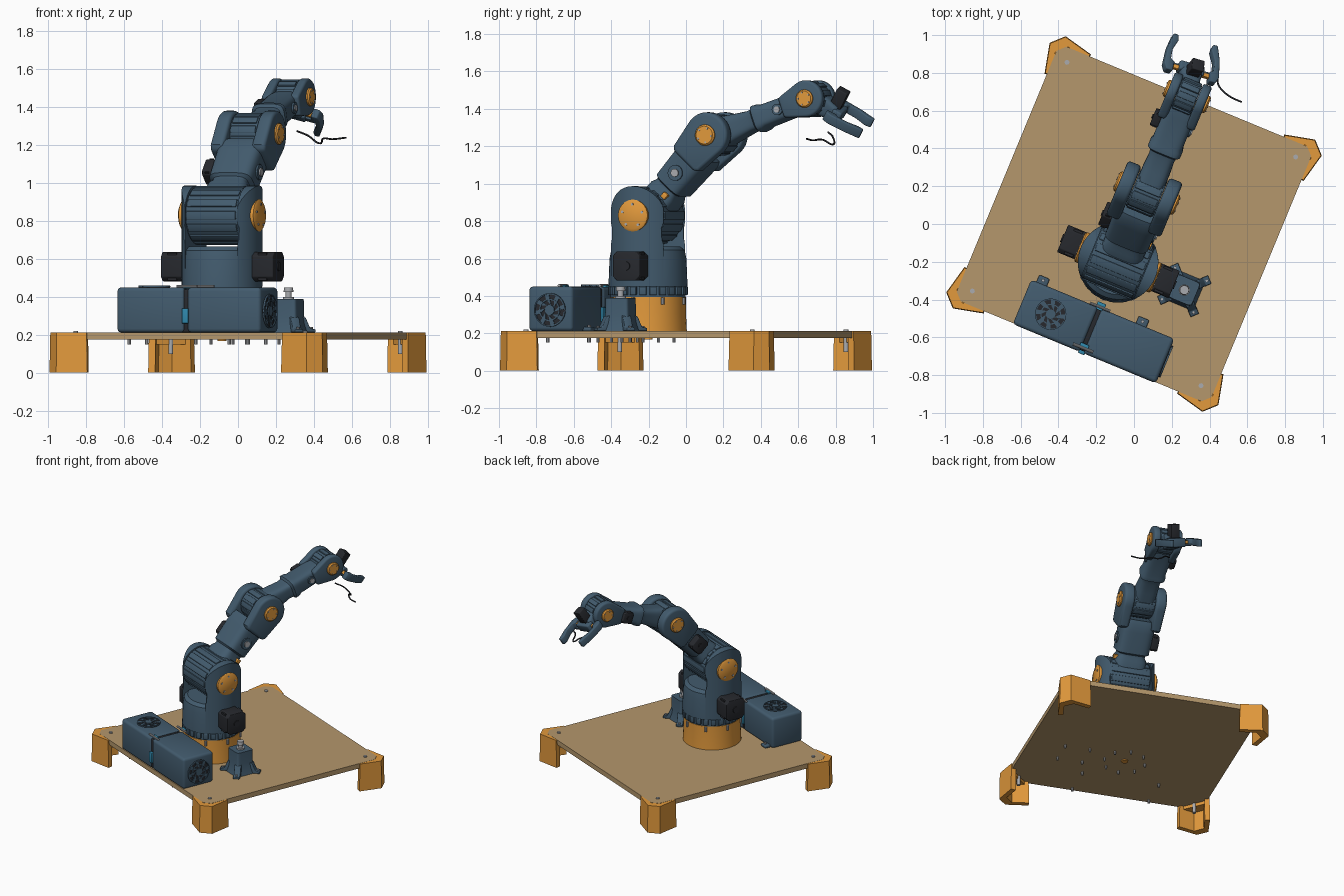
import bpy, bmesh
from math import sin, cos, pi, radians, copysign
from mathutils import Matrix, Vector

if "Cube" in bpy.data.objects:
    bpy.data.objects.remove(bpy.data.objects["Cube"])

TURN = Matrix.Rotation(radians(-22.5), 4, 'Z')   # whole model is turned on the grid


def material(name, rgb):
    m = bpy.data.materials.new(name)
    m.diffuse_color = (*rgb, 1)
    m.use_nodes = True
    m.node_tree.nodes["Principled BSDF"].inputs["Base Color"].default_value = m.diffuse_color
    return m


BLUE = material("blue_shell", (.055, .105, .155))
ORANGE = material("orange_plastic", (.76, .32, .045))
WOOD = material("wood_board", (.46, .31, .15))
DARK = material("dark_motor", (.02, .022, .027))
TEAL = material("teal_latch", (.03, .25, .42))
METAL = material("steel", (.4, .41, .43))


def finish(name, bm, mat, M, bev=0):
    bm.transform(M)
    bmesh.ops.recalc_face_normals(bm, faces=bm.faces[:])
    if bev:
        hard = [e for e in bm.edges if e.calc_face_angle(0) > radians(40)]
        bmesh.ops.bevel(bm, geom=hard, offset=bev, segments=3, profile=.5, affect='EDGES', clamp_overlap=True)
    for f in bm.faces:
        f.smooth = True
    for e in bm.edges:
        e.smooth = e.calc_face_angle(0) < radians(35)
    me = bpy.data.meshes.new(name)
    bm.to_mesh(me)
    bm.free()
    me.materials.append(mat)
    ob = bpy.data.objects.new(name, me)
    ob.matrix_world = TURN
    bpy.context.collection.objects.link(ob)
    return ob


def loft(name, stations, mat, M=Matrix(), n=2, seg=32, bev=0):
    """Skin (distance, half_x, half_y) superellipse rings along z."""
    bm, rings = bmesh.new(), []
    pw = lambda v: copysign(abs(v) ** (2 / n), v)
    for d, hx, hy in stations:
        rings.append([bm.verts.new((hx * pw(cos(2 * pi * (i + .5) / seg)), hy * pw(sin(2 * pi * (i + .5) / seg)), d)) for i in range(seg)])
    for a, b in zip(rings, rings[1:]):
        for i in range(seg):
            j = (i + 1) % seg
            bm.faces.new((a[i], a[j], b[j], b[i]))
    bm.faces.new(rings[0][::-1])
    bm.faces.new(rings[-1])
    return finish(name, bm, mat, M, bev)


def prism(name, pts, lo, hi, mat, M=Matrix(), bev=0, taper=1, c=(0, 0)):
    """Extrude a 2D outline along z, optionally tapering about c."""
    bm = bmesh.new()
    a = [bm.verts.new((x, y, lo)) for x, y in pts]
    b = [bm.verts.new((c[0] + (x - c[0]) * taper, c[1] + (y - c[1]) * taper, hi)) for x, y in pts]
    bm.faces.new(a[::-1])
    bm.faces.new(b)
    for i in range(len(a)):
        j = (i + 1) % len(a)
        bm.faces.new((a[i], a[j], b[j], b[i]))
    return finish(name, bm, mat, M, bev)


def cyl(name, r, lo, hi, mat, M=Matrix(), seg=32, bev=0):
    return loft(name, [(lo, r, r), (hi, r, r)], mat, M, 2, seg, bev)


def box(name, x0, x1, y0, y1, z0, z1, mat, M=Matrix(), bev=.008):
    return prism(name, [(x0, y0), (x1, y0), (x1, y1), (x0, y1)], z0, z1, mat, M, bev)


def basis(x, y, z, o):
    return Matrix.Translation(o) @ Matrix((x, y, z)).transposed().to_4x4()


def side(o, ang):
    """x along the link, y across it, z sideways."""
    s, c = sin(ang), cos(ang)
    return basis((0, c, s), (0, -s, c), (1, 0, 0), o)


def along(o, ang):
    """x sideways, z along the link."""
    s, c = sin(ang), cos(ang)
    return basis((1, 0, 0), (0, -s, c), (0, c, s), o)


def at(x, y, z=0):
    return Matrix.Translation((x, y, z))


def arc(r, a0, a1, n=24):
    return [(r * cos(radians(a0 + (a1 - a0) * i / n)), r * sin(radians(a0 + (a1 - a0) * i / n))) for i in range(n + 1)]


def caps(name, M, r, half):
    """Orange joint covers on both sides with a ring of screws."""
    for s in (1, -1):
        K = M @ Matrix.Diagonal((1, 1, s, 1))
        loft(name, [(half - .02, r, r), (half + .008, r, r), (half + .016, r * .85, r * .85)], ORANGE, K)
        for i in range(5):
            a = 2 * pi * i / 5 + .3
            cyl(name + "_screw", r * .09, half, half + .02, METAL, K @ at(r * .7 * cos(a), r * .7 * sin(a)), 8)


def motor(name, M, w, h):
    """Square motor with clipped corners and a round boss."""
    k = w * .7
    prism(name, [(w, k), (k, w), (-k, w), (-w, k), (-w, -k), (-k, -w), (k, -w), (w, -k)], 0, h, DARK, M, .005)
    prism(name + "_band", [(w * .93, w * .93), (-w * .93, w * .93), (-w * .93, -w * .93), (w * .93, -w * .93)], h * .3, h * .7, DARK, M)
    cyl(name + "_boss", w * .3, h, h + .006, DARK, M, 16)


def fan(name, M, r):
    cyl(name + "_well", r, -.01, .002, DARK, M)
    cyl(name + "_hub", r * .3, 0, .008, BLUE, M)
    for i in range(8):
        R = M @ Matrix.Rotation(i * pi / 4, 4, 'Z')
        prism(name + "_blade", [(r * .28, -.008), (r * .98, .006), (r * .95, .03), (r * .6, .02)], 0, .006, BLUE, R)
    for rr in (.66, 1):
        o, i = arc(r * rr, 0, 355, 30), arc(r * (rr - .07), 355, 0, 30)
        prism(name + "_guard", o + i, 0, .009, BLUE, M)


# board, corner feet and corner screws
prism("board", [(.73, -.69), (.73, .69), (.69, .73), (-.69, .73), (-.73, .69), (-.73, -.69), (-.69, -.73), (.69, -.73)], .175, .213, WOOD)
foot = [(.742, .553), (.78, .715), (.715, .78), (.553, .742), (.56, .705), (.68, .735), (.735, .68), (.705, .56)]
for k in range(4):
    R = Matrix.Rotation(k * pi / 2, 4, 'Z')
    prism("corner_foot", foot, 0, .212, ORANGE, R, 0, .96, (.68, .68))
    prism("foot_plate", [(.735, .57), (.735, .735), (.57, .735)], .15, .176, ORANGE, R)
    cyl("corner_screw", .013, .10, .22, METAL, R @ at(.655, .655), 12)

# turntable base
SH, EL, WR = Vector((0, -.22, .83)), Vector((0, .177, 1.26)), Vector((0, .731, 1.455))
B = at(0, -.22)
loft("base_drum", [(.213, .208, .208), (.3, .204, .204), (.395, .204, .204)], ORANGE, B, seg=48)
cyl("base_cable_hole", .025, .168, .18, ORANGE, B, 16)
cyl("turntable_ring", .2, .39, .45, BLUE, B, 48)
for i in range(24):
    R = B @ Matrix.Rotation(i * pi / 12, 4, 'Z')
    box("ring_tooth", .19, .213, -.018, .018, .405, .45, BLUE, R, .003)
    if i % 3 == 0:
        cyl("base_screw", .009, .355, .392, METAL, R @ at(.208, 0), 8)
        cyl("under_screw", .008, .15, .18, METAL, R @ at(.15, 0), 8)
loft("turret_body", [(.45, .212, .212), (.6, .21, .205), (.645, .205, .195), (.665, .18, .17)], BLUE, B, seg=48)

# shoulder yoke: arched cheeks trimmed to the round turret
S0 = side(SH, 0)
arch = arc(.157, -25, 205) + [(-.145, -.13), (-.165, -.2), (-.17, -.375), (.17, -.375), (.165, -.2), (.145, -.13)]
for s in (1, -1):
    cheek = prism("cheek_blank", arch, .15 * s, .25 * s, BLUE, S0)
    cutter = cyl("turret_cutter", .213, .4, 1.1, BLUE, B, 64)
    cutter.hide_render = True
    mod = cheek.modifiers.new("trim", 'BOOLEAN')
    mod.operation, mod.object = 'INTERSECT', cutter
    bpy.context.view_layer.update()
    bm = bmesh.new()
    bm.from_mesh(cheek.evaluated_get(bpy.context.evaluated_depsgraph_get()).to_mesh())
    bpy.data.objects.remove(cheek)
    bpy.data.objects.remove(cutter)
    finish("shoulder_cheek", bm, BLUE, Matrix())
    M = basis((0, 1, 0), (0, 0, s), (s, 0, 0), (.195 * s, -.215, .56))
    motor("base_motor", M, .078, .125)
cyl("shoulder_drum", .15, -.148, .148, BLUE, S0, 48, .008)
for i in range(14):
    box("drum_rib", .14, .156, -.022, .022, -.14, .14, BLUE, S0 @ Matrix.Rotation(i * pi / 7, 4, 'Z'), .004)
caps("shoulder_cap", S0, .085, .205)

# upper arm
A1 = math_a1 = Vector((EL.y - SH.y, EL.z - SH.z)).angle_signed(Vector((1, 0)))
L1, S1 = along(SH, A1), side(EL, A1)
loft("upper_arm", [(.08, .12, .095), (.17, .115, .09), (.195, .1, .078), (.21, .1, .078), (.222, .122, .092), (.38, .125, .1), (.44, .13, .1), (.47, .12, .09)],
     BLUE, L1, 4, 40)
elbow = arc(.122, -100, 100) + [(-.17, .1), (-.19, .08), (-.19, -.08), (-.17, -.1)]
for s in (1, -1):
    prism("elbow_cheek", elbow, .08 * s, .157 * s, BLUE, S1, .018)
cyl("elbow_drum", .105, -.078, .078, BLUE, S1, 40, .006)
for i in range(12):
    box("elbow_rib", .095, .11, -.02, .02, -.07, .07, BLUE, S1 @ Matrix.Rotation(i * pi / 6, 4, 'Z'), .003)
caps("elbow_cap", S1, .056, .157)
U = side(SH + (EL - SH) * .53, A1)
motor("upper_arm_motor", U @ at(0, 0, -.115) @ Matrix.Diagonal((1, 1, -1, 1)), .055, .06)
cyl("upper_arm_pivot", .042, .115, .132, BLUE, U, 24)
cyl("upper_arm_bolt", .022, .13, .14, METAL, U, 12)
box("upper_arm_clip", -.15, -.12, -.05, -.02, .08, .13, ORANGE, U, .004)

# forearm
A2 = Vector((WR.y - EL.y, WR.z - EL.z)).angle_signed(Vector((1, 0)))
L2, S2 = along(EL, A2), side(WR, A2)
loft("forearm", [(.05, .074, .085), (.14, .075, .07), (.22, .07, .058), (.25, .075, .06), (.262, .092, .075), (.29, .092, .072), (.31, .085, .064), (.47, .085, .062), (.52, .075, .055)],
     BLUE, L2, 4, 40)
wrist = arc(.098, -105, 105) + [(-.12, .065), (-.15, .055), (-.15, -.055), (-.12, -.065)]
for s in (1, -1):
    prism("wrist_cheek", wrist, .056 * s, .106 * s, BLUE, S2, .014)
cyl("wrist_drum", .085, -.055, .055, BLUE, S2, 32, .005)
for i in range(10):
    box("wrist_rib", .078, .092, -.017, .017, -.05, .05, BLUE, S2 @ Matrix.Rotation(i * pi / 5, 4, 'Z'), .003)
caps("wrist_cap", S2, .048, .106)
F = side(EL + (WR - EL) * .7, A2)
motor("forearm_motor", F @ at(0, 0, -.08) @ Matrix.Diagonal((1, 1, -1, 1)), .042, .045)
cyl("forearm_pivot", .03, .08, .094, BLUE, F, 24)
cyl("forearm_bolt", .017, .09, .1, METAL, F, 12)

# gripper, tilted down and slightly rolled
f = Vector((-.073, .281, -.158)).normalized()
hy = f.cross(Vector((.231, .016, -.055))).normalized()
H = basis(hy.cross(f), hy, f, WR)
HP = H @ Matrix(((1, 0, 0, 0), (0, 0, -1, 0), (0, 1, 0, 0), (0, 0, 0, 1)))   # outline plane = hand x, forward
loft("hand_link", [(0, .052, .06), (.09, .052, .055), (.13, .06, .045), (.15, .055, .04)], BLUE, H, 4)
box("palm", -.07, .07, -.03, .035, .135, .19, BLUE, H, .01)
box("gripper_shaft", -.135, .135, -.012, .012, .14, .165, ORANGE, H, .004)
finger = [(.105, .115), (.14, .115), (.155, .15), (.147, .25), (.125, .335), (.1, .335), (.095, .3), (.12, .24), (.122, .185), (.1, .17)]
for s in (1, -1):
    prism("gripper_finger", [(x * s, z) for x, z in finger], -.026, .026, BLUE, HP, .006)
    box("finger_link", *sorted((.06 * s, .13 * s)), .012, .026, .155, .185, BLUE, H, .003)
box("gripper_servo", -.034, .034, -.13, -.03, .1, .165, DARK, H, .005)

# loose cable
cu = bpy.data.curves.new("servo_cable", 'CURVE')
cu.dimensions, cu.bevel_depth, cu.bevel_resolution = '3D', .005, 2
pts = [(.31, .76, 1.275), (.37, .785, 1.25), (.43, .785, 1.21), (.45, .73, 1.235), (.5, .68, 1.232), (.57, .645, 1.24)]
sp = cu.splines.new('BEZIER')
sp.bezier_points.add(len(pts) - 1)
for p, co in zip(sp.bezier_points, pts):
    p.co, p.handle_left_type, p.handle_right_type = co, 'AUTO', 'AUTO'
cu.materials.append(DARK)
bpy.context.collection.objects.link(bpy.data.objects.new("servo_cable", cu))

# electronics case: two halves, latches, fans and mounting ears
for name, x0, x1 in (("case_left", -.39, -.005), ("case_right", .012, .43)):
    box(name, x0, x1, -.735, -.48, .212, .45, BLUE, bev=.02)
box("case_core", -.03, .03, -.725, -.49, .213, .44, DARK)
for y in (-.735, -.5):
    box("case_latch", -.014, .022, y - .008, y + .03, .26, .34, TEAL, bev=.004)
    box("case_latch_top", -.02, .028, y + .02 - .0, y + .05, .445, .458, TEAL, bev=.003)
    cyl("case_bolt", .008, -.055, .06, METAL, basis((0, 1, 0), (0, 0, 1), (1, 0, 0), (0, y + .025, .455)), 10)
fan("top_fan", at(-.225, -.61, .451), .083)
fan("end_fan", basis((0, 1, 0), (0, 0, 1), (1, 0, 0), (.431, -.608, .325)), .09)
for x in (-.33, .24):
    box("case_ear", x - .03, x + .03, -.49, -.44, .212, .235, BLUE)
    for y in (-.46, -.7):
        cyl("case_screw", .009, .15, .245, METAL, at(x, y), 8)

# switch box on four splayed ears
K = at(.38, -.221)
loft("switch_box", [(.212, .085, .085), (.25, .075, .075), (.3, .068, .068), (.39, .066, .066)], BLUE, K, 8, 32)
for i in range(4):
    R = K @ Matrix.Rotation(i * pi / 2 + pi / 4, 4, 'Z')
    prism("switch_ear", [(.06, .213), (.145, .213), (.145, .228), (.115, .235), (.09, .29), (.06, .3)], -.024, .024, BLUE,
          R @ Matrix(((1, 0, 0, 0), (0, 0, -1, 0), (0, 1, 0, 0), (0, 0, 0, 1))), .004)
    cyl("switch_screw", .008, .15, .24, METAL, R @ at(.13, 0), 8)
loft("switch_knob", [(.385, .03, .03), (.4, .03, .03), (.4, .016, .016), (.425, .016, .016), (.425, .026, .026), (.45, .024, .024)], METAL, K, seg=20)
